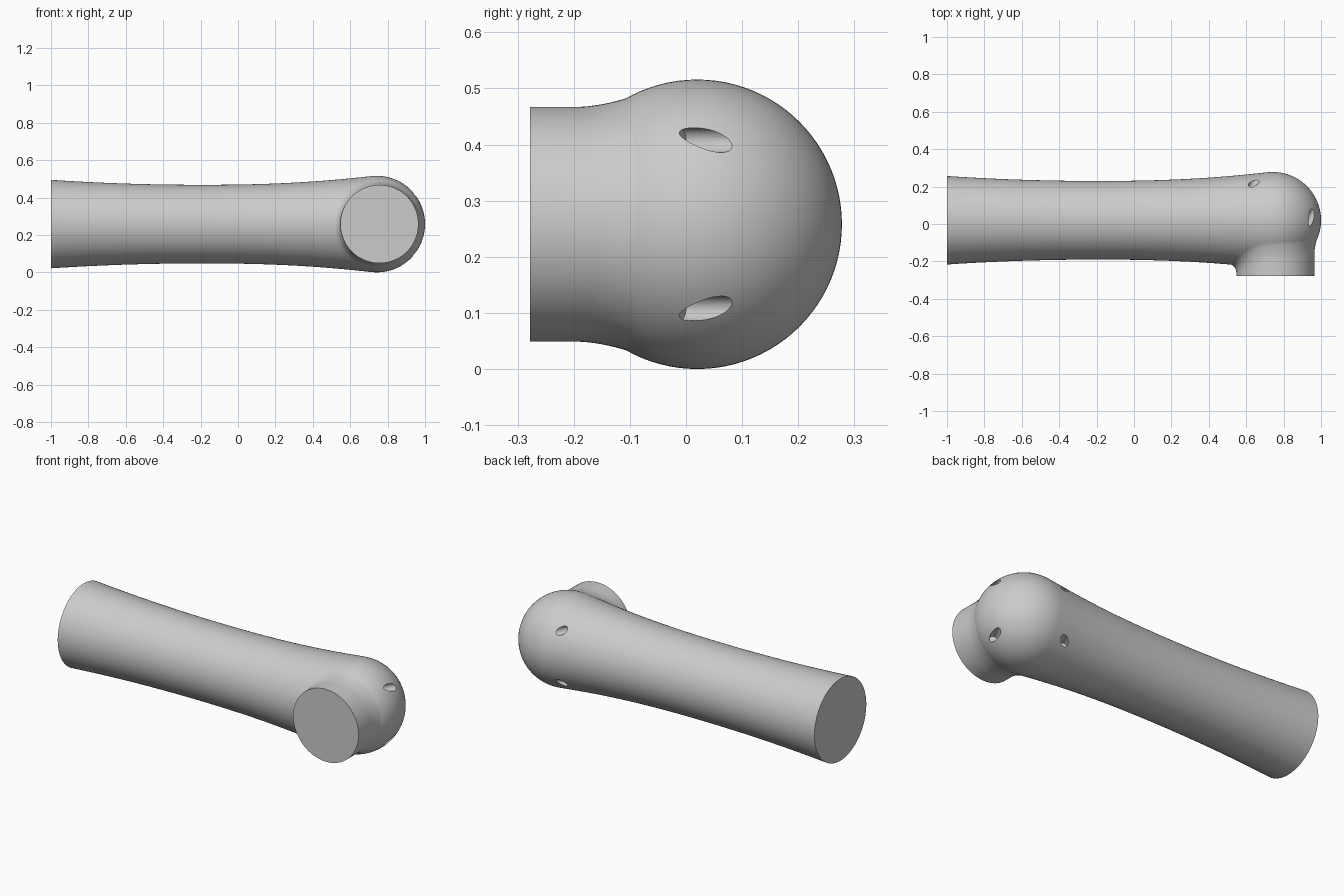
import bpy, bmesh
from math import sin, cos, pi, sqrt
from mathutils import Vector, Matrix

if "Cube" in bpy.data.objects:
    bpy.data.objects.remove(bpy.data.objects["Cube"], do_unlink=True)

grey = bpy.data.materials.new("light_grey")
grey.use_nodes = True
COLOR = (0.6, 0.6, 0.6, 1)
grey.diffuse_color = COLOR
grey.node_tree.nodes["Principled BSDF"].inputs["Base Color"].default_value = COLOR

SEG = 96
ELBOW = Vector((0.742, 0.02, 0.258))      # centre of the ball end
BALL = 0.258
STUB_X, STUB_R, STUB_END = 0.756, 0.209, -0.278
CAP_DIR = Vector((0.49, 0.872, 0)).normalized()
CAP_SIDE = Vector((CAP_DIR.y, -CAP_DIR.x, 0))


def arm_radius(x):
    """Waisted tube that runs tangentially into the ball."""
    if x < -0.2:
        return 0.21 + 0.0414 * (x + 0.2) ** 2
    if x < 0.712:
        return 0.21 + 0.0467 * ((x + 0.2) / 0.912) ** 2.3
    return sqrt(max(0, BALL ** 2 - (x - ELBOW.x) ** 2))


def loft(name, rings):
    """Closed solid through a list of equal rings."""
    bm = bmesh.new()
    rows = [[bm.verts.new(p) for p in ring] for ring in rings]
    n = len(rows[0])
    for a, b in zip(rows, rows[1:]):
        for i in range(n):
            j = (i + 1) % n
            bm.faces.new((a[i], a[j], b[j], b[i]))
    bm.faces.new(rows[0])
    bm.faces.new(rows[-1])
    bmesh.ops.recalc_face_normals(bm, faces=bm.faces)
    return finish(name, bm)


def finish(name, bm):
    mesh = bpy.data.meshes.new(name)
    bm.to_mesh(mesh)
    bm.free()
    mesh.materials.append(grey)
    ob = bpy.data.objects.new(name, mesh)
    bpy.context.collection.objects.link(ob)
    return ob


def boolean(target, tool, operation):
    mod = target.modifiers.new(operation, "BOOLEAN")
    mod.object, mod.operation, mod.solver = tool, operation, "EXACT"
    bpy.context.view_layer.update()
    mesh = bpy.data.meshes.new_from_object(
        target.evaluated_get(bpy.context.evaluated_depsgraph_get()))
    target.modifiers.clear()
    target.data = mesh
    bpy.data.objects.remove(tool, do_unlink=True)


# Arm tube with its ball end
angles = [2 * pi * i / SEG for i in range(SEG)]
stations = [-1 + 1.712 * i / 32 for i in range(33)]
start = -0.03 / BALL
stations += [ELBOW.x + BALL * sin(start + (pi / 2 - 0.02 - start) * i / 24) for i in range(1, 25)]
arm = loft("forearm", [
    [(x, ELBOW.y + arm_radius(x) * cos(a), ELBOW.z + arm_radius(x) * sin(a)) for a in angles]
    for x in stations])


# Stub with a fillet that follows the arm surface
def depth(r, a):
    """Half width of the arm in y, under the stub's rim point."""
    return arm_radius(STUB_X + r * cos(a)) ** 2 - (r * sin(a)) ** 2


def stub_column(a):
    spread = 0.042
    while depth(STUB_R + spread, a) < 0.002:
        spread *= 0.9
    corner = ELBOW.y - sqrt(depth(STUB_R, a))
    foot = ELBOW.y - sqrt(depth(STUB_R + spread, a)) + 0.002
    rise = corner - 0.045 - 0.025 * abs(sin(a))
    column = [(STUB_R, STUB_END)]
    for i in range(13):
        t = i / 12
        column.append((STUB_R + spread * t * t,
                       rise * (1 - t) ** 2 + 2 * corner * t * (1 - t) + foot * t * t))
    column.append((STUB_R * 0.7, 0.05))
    return [(STUB_X + r * cos(a), y, ELBOW.z + r * sin(a)) for r, y in column]


columns = [stub_column(a) for a in angles]
boolean(arm, loft("stub", list(zip(*columns))), "UNION")

# Four screw holes, bored square to the cap's parting plane
turn = CAP_DIR.to_track_quat("Z", "Y").to_matrix().to_4x4()
for side in (-0.185, 0.17):
    for up in (-0.15, 0.15):
        bm = bmesh.new()
        middle = ELBOW + CAP_SIDE * side + Vector((0, 0, up)) + CAP_DIR * 0.25
        bmesh.ops.create_cone(bm, cap_ends=True, segments=32, radius1=0.022, radius2=0.022,
                              depth=0.38, matrix=Matrix.Translation(middle) @ turn)
        boolean(arm, finish("hole_cutter", bm), "DIFFERENCE")


# Part the ball into the forearm and its rear cap
def half(name, keep_cap):
    bm = bmesh.new()
    bm.from_mesh(arm.data)
    cut = bmesh.ops.bisect_plane(
        bm, geom=bm.verts[:] + bm.edges[:] + bm.faces[:], dist=1e-6,
        plane_co=ELBOW + CAP_DIR * 0.048, plane_no=CAP_DIR,
        clear_inner=keep_cap, clear_outer=not keep_cap)
    rim = [e for e in cut["geom_cut"] if isinstance(e, bmesh.types.BMEdge)]
    bmesh.ops.triangle_fill(bm, edges=rim, use_beauty=True, normal=-CAP_DIR if keep_cap else CAP_DIR)
    return finish(name, bm)


parts = [half("elbow_cap", True), half("arm_body", False)]
bpy.data.objects.remove(arm, do_unlink=True)

bpy.ops.object.select_all(action="DESELECT")
for part in parts:
    part.select_set(True)
bpy.context.view_layer.objects.active = parts[0]
bpy.ops.object.shade_smooth_by_angle(angle=pi / 6)
